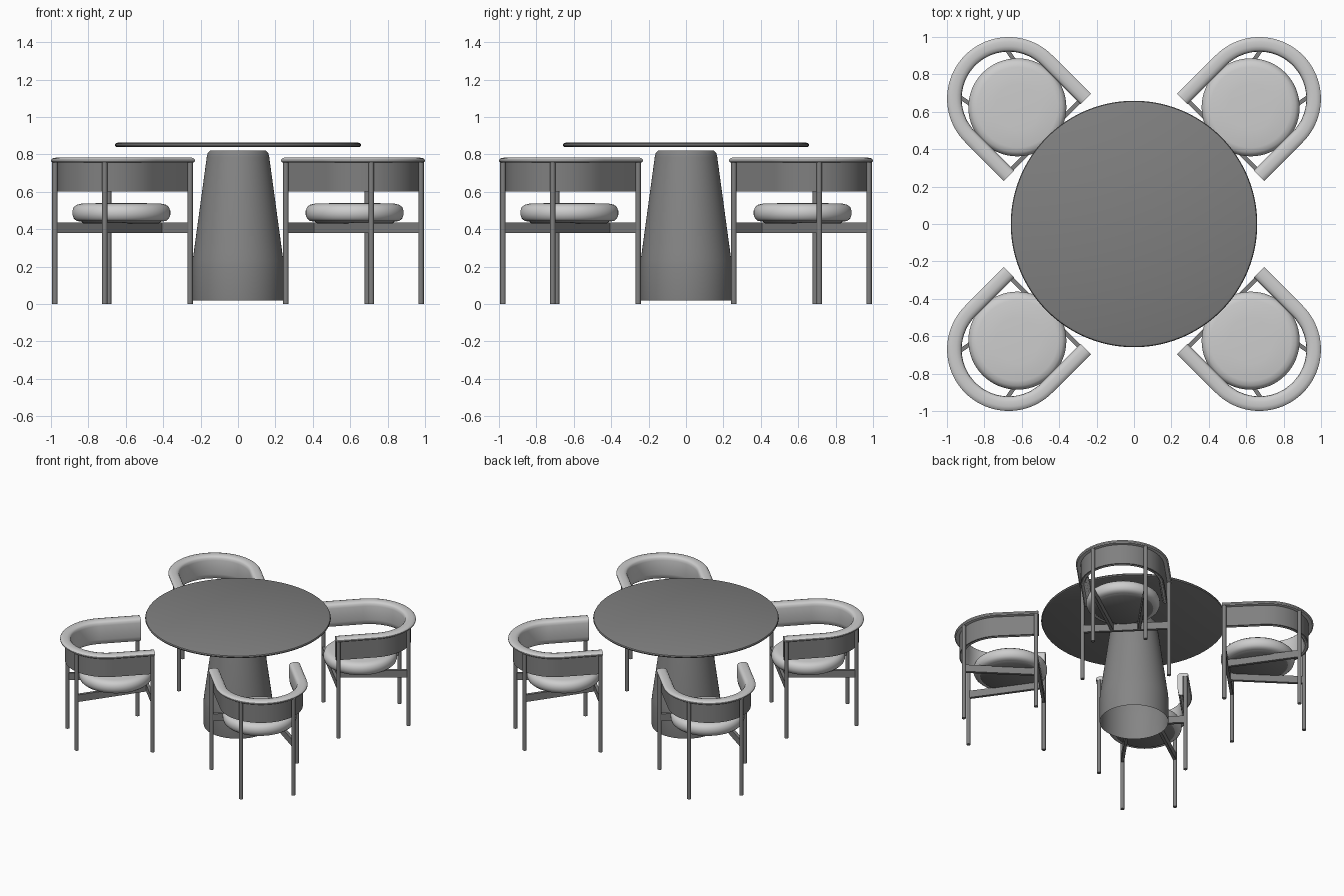
import bpy, bmesh, math
from mathutils import Vector, Matrix

if "Cube" in bpy.data.objects:
    bpy.data.objects.remove(bpy.data.objects["Cube"])


def material(name, rgb):
    m = bpy.data.materials.new(name)
    m.diffuse_color = (*rgb, 1)
    m.use_nodes = True
    m.node_tree.nodes["Principled BSDF"].inputs["Base Color"].default_value = m.diffuse_color
    return m


LIGHT = material("light upholstery", (0.61, 0.61, 0.61))
GREY = material("grey frame", (0.215, 0.215, 0.215))
STONE = material("grey pedestal", (0.235, 0.235, 0.235))
TOP = material("grey table top", (0.215, 0.215, 0.215))


def finish(name, bm, mat, matrix=Matrix(), angle=40, normals=True):
    bm.transform(matrix)
    if normals:
        bmesh.ops.recalc_face_normals(bm, faces=bm.faces)
    me = bpy.data.meshes.new(name)
    bm.to_mesh(me)
    bm.free()
    ob = bpy.data.objects.new(name, me)
    bpy.context.collection.objects.link(ob)
    me.materials.append(mat)
    bpy.ops.object.select_all(action='DESELECT')
    ob.select_set(True)
    bpy.context.view_layer.objects.active = ob
    bpy.ops.object.shade_smooth_by_angle(angle=math.radians(angle))
    return ob


def lathe(name, profile, mat, matrix=Matrix(), n=64):
    """Turn (radius, z) points about the z axis; radius 0 makes a pole."""
    bm = bmesh.new()
    vs = [bm.verts.new((r, 0, z)) for r, z in profile]
    es = [bm.edges.new(p) for p in zip(vs, vs[1:])]
    bmesh.ops.spin(bm, geom=vs + es, cent=(0, 0, 0), axis=(0, 0, 1),
                   angle=2 * math.pi, steps=n)
    bmesh.ops.remove_doubles(bm, verts=bm.verts, dist=1e-5)
    return finish(name, bm, mat, matrix)


def bar(name, a, b, width, height, mat, matrix):
    """Rectangular rail between two points at the same height."""
    a, b = Vector(a), Vector(b)
    d = b - a
    bm = bmesh.new()
    bmesh.ops.create_cube(bm, size=1, matrix=Matrix.Translation((a + b) / 2)
                          @ Matrix.Rotation(math.atan2(d.y, d.x), 4, 'Z')
                          @ Matrix.Diagonal((d.length, width, height, 1)))
    return finish(name, bm, mat, matrix)


BACK_U = 0.948   # centre of the curved back, measured from the table centre
ARM_U = 0.655    # front end of the arms


def u_sweep(name, section, mat, matrix, n=40):
    """Sweep an (offset, z) section along the horseshoe of the chair back."""
    frames = [(ARM_U, 0, -1)]
    for i in range(n + 1):
        t = -math.pi / 2 + math.pi * i / n
        frames.append((BACK_U, math.cos(t), math.sin(t)))
    frames.append((ARM_U, 0, 1))
    bm = bmesh.new()
    rings = [[bm.verts.new((u + c * r, s * r, z)) for r, z in section]
             for u, c, s in frames]
    k = len(section)
    for p, q in zip(rings, rings[1:]):
        for i in range(k):
            j = (i + 1) % k
            bm.faces.new((p[i], p[j], q[j], q[i]))
    bm.faces.new(rings[0])
    bm.faces.new(rings[-1])
    return finish(name, bm, mat, matrix)


# table: thin round top over an open-bottomed tapered pedestal
lathe("table_top", [(0, .838), (.645, .838), (.655, .842), (.659, .85),
                    (.655, .858), (.645, .862), (0, .862)], TOP, n=96)
lathe("pedestal", [(.243, .018), (.245, .03), (.245, .20), (.242, .235), (.236, .28),
                   (.167, .785), (.162, .807), (.15, .82), (0, .82)], STONE)

# chair cross-sections
PAD = [(.285, .60), (.285, .756), (.322, .756), (.329, .762), (.329, .770),
       (.322, .778), (.305, .782), (.28, .782), (.262, .777), (.254, .768),
       (.251, .75), (.251, .70), (.255, .64), (.262, .61), (.272, .60)]
BAND = [(.284, .602), (.296, .602), (.296, .757), (.284, .757)]
CUSHION = [(0, .440), (.215, .440), (.24, .444), (.255, .458), (.262, .478), (.262, .497),
           (.255, .517), (.24, .530), (.215, .536), (.12, .539), (0, .540)]
LEG = [(0, 0), (.0145, 0), (.0145, .758), (0, .758)]

# four chairs facing the table along the diagonals
for k in range(4):
    M = Matrix.Rotation(math.radians(45 + 90 * k), 4, 'Z')
    u_sweep("back_pad", PAD, LIGHT, M)
    u_sweep("back_band", BAND, GREY, M)
    lathe("seat_cushion", CUSHION, LIGHT, M @ Matrix.Translation((.882, 0, 0)))
    lathe("seat_base", [(0, .43), (.2, .43), (.215, .441), (0, .441)], GREY,
          M @ Matrix.Translation((.882, 0, 0)))
    for s in (-1, 1):
        for name, u, v in (("front_leg", .670, .308), ("back_leg", 1.196, .188)):
            lathe(name, LEG, GREY, M @ Matrix.Translation((u, s * v, 0)), 16)
        bar("seat_strut", (1.196, s * .188, .407), (.672, s * .095, .407),
            .022, .055, GREY, M)
    bar("front_rail", (.670, -.308, .407), (.670, .308, .407), .022, .055, GREY, M)
